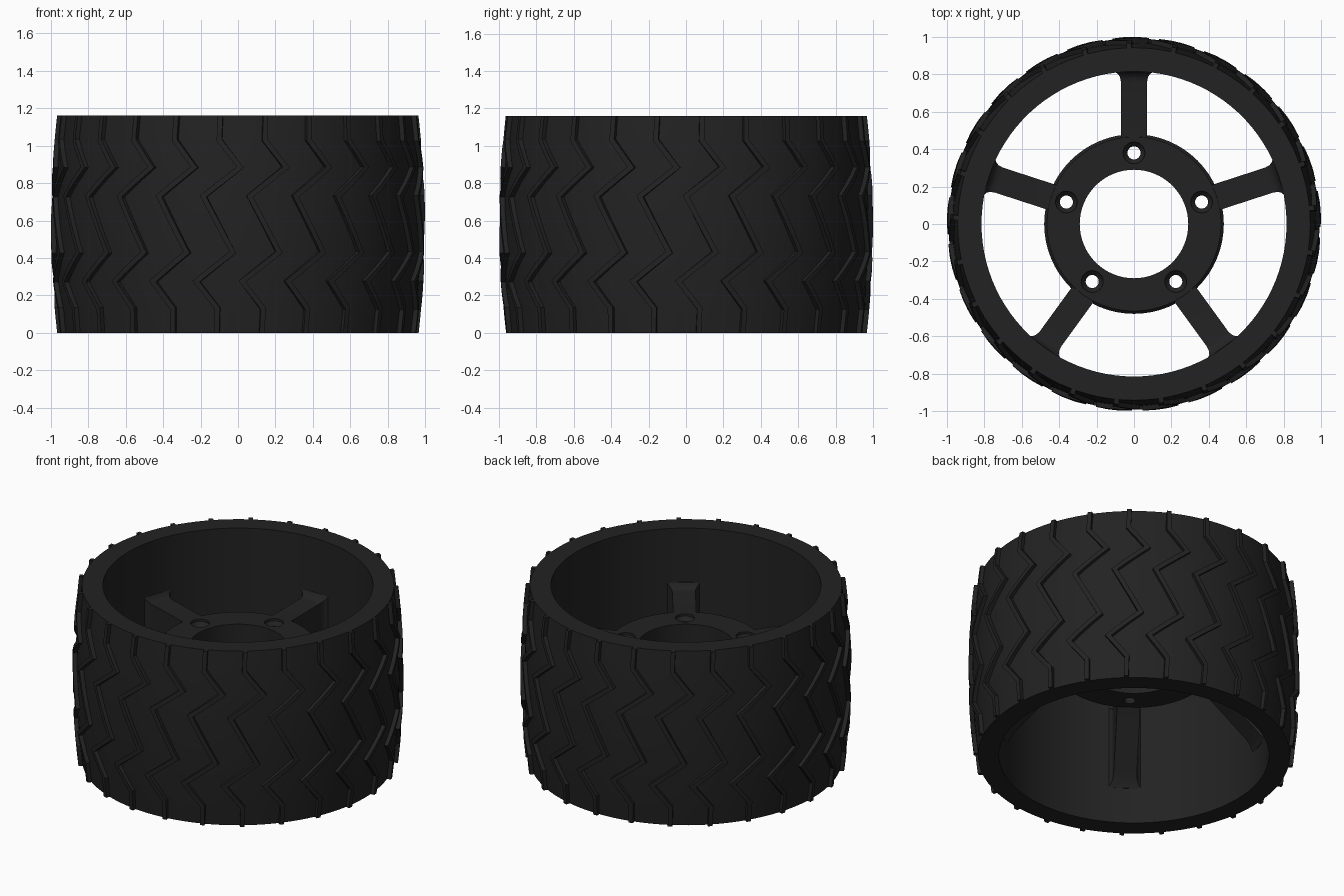
import bpy, bmesh, math
from mathutils import Vector

if "Cube" in bpy.data.objects:
    bpy.data.objects.remove(bpy.data.objects["Cube"])

H = 1.16          # wheel width (height as it lies)
TREADS = 25
SPOKES = 5


def material(name, v):
    m = bpy.data.materials.new(name)
    m.diffuse_color = (v, v, v, 1)
    m.use_nodes = True
    m.node_tree.nodes["Principled BSDF"].inputs["Base Color"].default_value = m.diffuse_color
    return m


BLACK = material("black_rubber", 0.016)


def finish(name, bm, smooth=True):
    bmesh.ops.recalc_face_normals(bm, faces=bm.faces)
    mesh = bpy.data.meshes.new(name)
    bm.to_mesh(mesh)
    bm.free()
    ob = bpy.data.objects.new(name, mesh)
    bpy.context.collection.objects.link(ob)
    mesh.materials.append(BLACK)
    if smooth:
        bpy.ops.object.select_all(action='DESELECT')
        ob.select_set(True)
        bpy.context.view_layer.objects.active = ob
        bpy.ops.object.shade_smooth_by_angle(angle=math.radians(30))
    return ob


def lathe(name, profile, segs, center=(0, 0), smooth=True):
    """Spin a closed (radius, z) profile around a vertical axis."""
    bm = bmesh.new()
    rings = []
    for i in range(segs):
        a = 2 * math.pi * i / segs
        rings.append([bm.verts.new((center[0] + r * math.cos(a),
                                    center[1] + r * math.sin(a), z))
                      for r, z in profile])
    n = len(profile)
    for i in range(segs):
        p, q = rings[i], rings[(i + 1) % segs]
        for j in range(n):
            k = (j + 1) % n
            bm.faces.new((p[j], q[j], q[k], p[k]))
    return finish(name, bm, smooth)


def bridge(bm, sections):
    """Skin a chain of four-point sections and cap both ends."""
    rows = [[bm.verts.new(p) for p in s] for s in sections]
    for a, b in zip(rows, rows[1:]):
        for j in range(4):
            k = (j + 1) % 4
            bm.faces.new((a[j], b[j], b[k], a[k]))
    bm.faces.new(rows[0])
    bm.faces.new(rows[-1])


def body_radius(z):
    t = (z - H / 2) / (H / 2)
    return 0.942 + 0.033 * (1 - t * t)


# Barrel-shaped tyre with a straight bore
outer = [(body_radius(H * i / 12), H * i / 12) for i in range(13)]
lathe("tyre_body", [(0.815, 0)] + outer + [(0.815, H)], 100)

# Zigzag tread ribs: half path as (angle offset, z), rotated for the other half
half = [(0.010, H), (0.005, 1.03), (0.120, 0.885), (-0.080, 0.73)]
path = half + [(-u, H - z) for u, z in reversed(half)]
path = [Vector(p) for p in path]
fine = []
for a, b in zip(path, path[1:]):
    fine += [a.lerp(b, t / 3) for t in range(3)]
fine.append(path[-1])


def mitre(i, w):
    """Sideways offset of the rib edge at a path point."""
    d0 = (fine[i] - fine[max(i - 1, 0)]).normalized() if i else None
    d1 = (fine[i + 1] - fine[i]).normalized() if i < len(fine) - 1 else None
    if d0 is None or d1 is None:
        return Vector((w, 0))
    n0, n1 = Vector((-d0.y, d0.x)), Vector((-d1.y, d1.x))
    m = (n0 + n1).normalized()
    return m * (w / m.dot(n1))


def on_tyre(p, u0, lift):
    z = min(max(p.y, 0), H)
    r = body_radius(z) + lift
    return (r * math.sin(u0 + p.x), -r * math.cos(u0 + p.x), z)


bm = bmesh.new()
for k in range(TREADS):
    u0 = -0.108 + 2 * math.pi * k / TREADS
    sections = []
    for i, p in enumerate(fine):
        o = mitre(i, 0.014)
        sections.append([on_tyre(p - o, u0, -0.02), on_tyre(p - o, u0, 0.025),
                         on_tyre(p + o, u0, 0.025), on_tyre(p + o, u0, -0.02)])
    bridge(bm, sections)
finish("tread_ribs", bm, smooth=False)

# Hub ring with softened edges
top, low, c = 0.765, 0.60, 0.015
hub = lathe("hub_ring", [(0.29, low), (0.48 - c, low), (0.48, low + c),
                         (0.48, top - c), (0.48 - c, top), (0.29, top)], 64)

# Countersunk bolt holes
for k in range(SPOKES):
    a = math.pi / 2 + 2 * math.pi * k / SPOKES
    bm = bmesh.new()
    rings = []
    for r, z in [(0.035, low - 0.1), (0.035, top - 0.04), (0.058, top - 0.015),
                 (0.058, top + 0.1)]:
        rings.append([bm.verts.new((0.38 * math.cos(a) + r * math.cos(t * math.pi / 12),
                                    0.38 * math.sin(a) + r * math.sin(t * math.pi / 12), z))
                      for t in range(24)])
    for p, q in zip(rings, rings[1:]):
        for j in range(24):
            n = (j + 1) % 24
            bm.faces.new((p[j], p[n], q[n], q[j]))
    bm.faces.new(rings[0])
    bm.faces.new(rings[-1])
    cutter = finish("bolt_hole_cutter", bm, smooth=False)
    cutter.hide_render = True
    mod = hub.modifiers.new("bolt_hole", 'BOOLEAN')
    mod.operation = 'DIFFERENCE'
    mod.solver = 'EXACT'
    mod.object = cutter
    bpy.context.view_layer.objects.active = hub
    bpy.ops.object.modifier_apply(modifier=mod.name)
    bpy.data.objects.remove(cutter)

# Spokes: deepen towards the rim and flare where they meet it
spoke = [(0.455, 0.07, 0.764, 0.602), (0.76, 0.07, 0.764, 0.31),
         (0.785, 0.075, 0.769, 0.28), (0.80, 0.084, 0.78, 0.26),
         (0.812, 0.10, 0.80, 0.24), (0.84, 0.10, 0.80, 0.24)]
bm = bmesh.new()
for k in range(SPOKES):
    a = math.pi / 2 + 2 * math.pi * k / SPOKES
    d, s = Vector((math.cos(a), math.sin(a), 0)), Vector((-math.sin(a), math.cos(a), 0))
    up = Vector((0, 0, 1))
    bridge(bm, [[d * r - s * w + up * lo, d * r + s * w + up * lo,
                 d * r + s * w + up * hi, d * r - s * w + up * hi]
                for r, w, hi, lo in spoke])
finish("spokes", bm)
